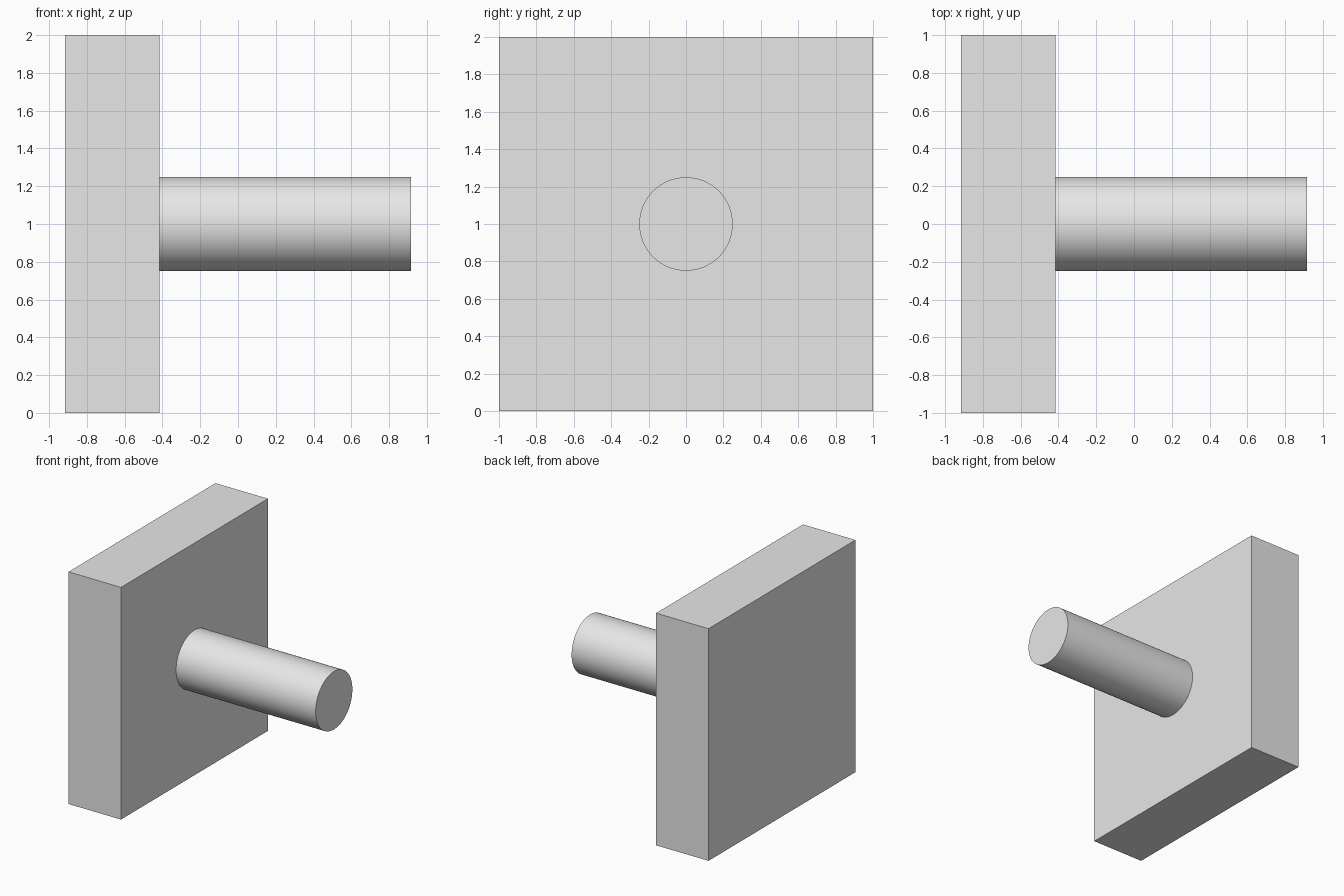
import bpy
from math import pi, radians

cube = bpy.data.objects.get("Cube")
if cube:
    bpy.data.objects.remove(cube, do_unlink=True)

LEFT, JOIN, RIGHT = -0.915, -0.415, 0.915   # plate back, plate face, rod tip

# One plain grey for everything
grey = bpy.data.materials.new("light grey")
grey.use_nodes = True
colour = (0.8, 0.8, 0.8, 1)
grey.diffuse_color = colour
grey.node_tree.nodes["Principled BSDF"].inputs["Base Color"].default_value = colour


def finish(name):
    obj = bpy.context.object
    obj.name = obj.data.name = name
    obj.data.materials.append(grey)
    return obj


# Square plate standing upright
bpy.ops.mesh.primitive_cube_add(size=1, location=((LEFT + JOIN) / 2, 0, 1))
plate = finish("square_plate")
plate.scale = (JOIN - LEFT, 2, 2)
bpy.ops.object.transform_apply(location=False, rotation=False, scale=True)

# Round rod from the centre of the plate
bpy.ops.mesh.primitive_cylinder_add(
    vertices=64, radius=0.25, depth=RIGHT - JOIN,
    location=((JOIN + RIGHT) / 2, 0, 1), rotation=(0, pi / 2, 0))
finish("round_rod")
bpy.ops.object.shade_smooth_by_angle(angle=radians(30))
